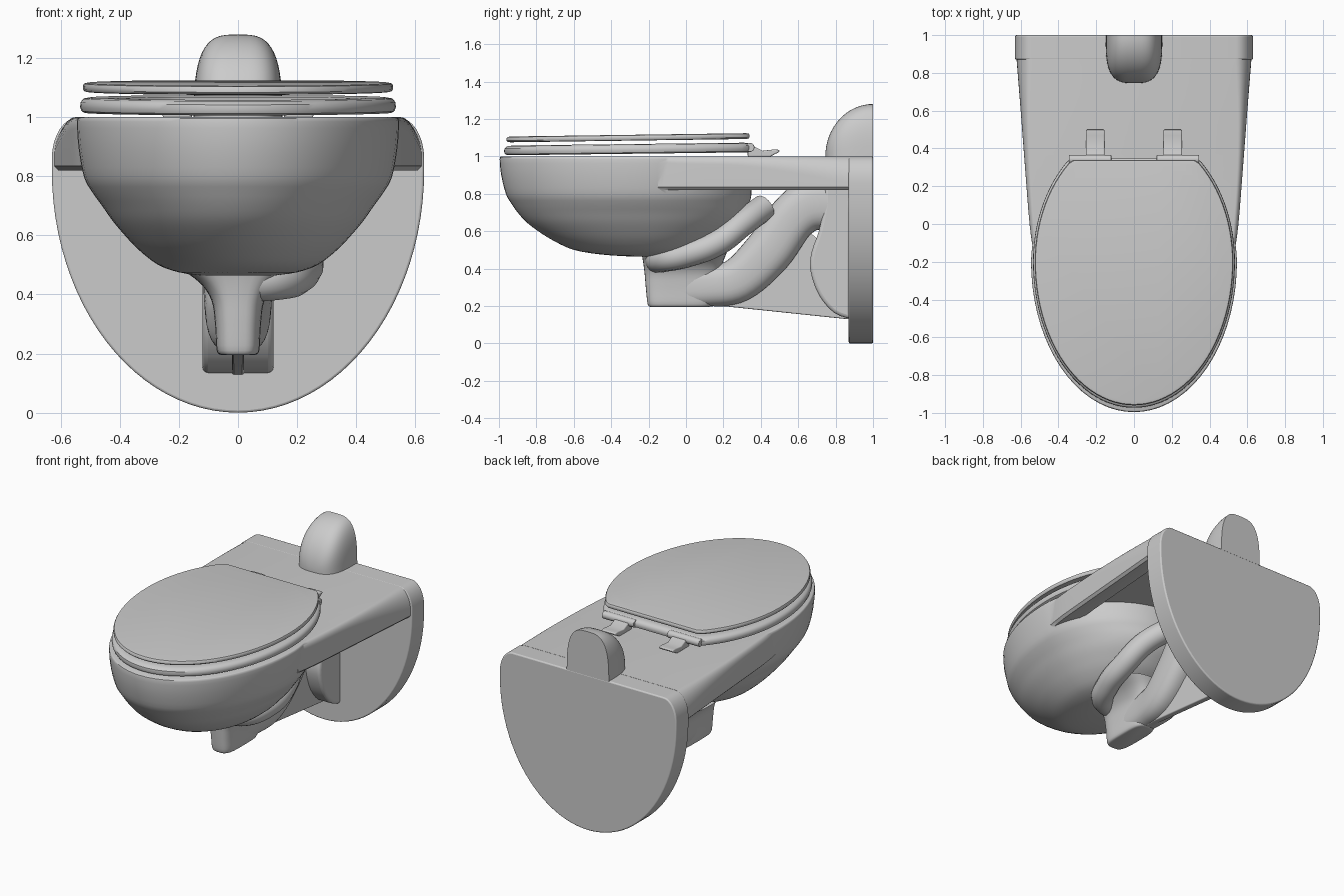
import bpy, bmesh
from math import sin, cos, pi, radians
from mathutils import Vector

if "Cube" in bpy.data.objects:
    bpy.data.objects.remove(bpy.data.objects["Cube"])


def spow(v, e):
    return abs(v) ** e * (1 if v >= 0 else -1)


def smooth_rows(rows, n=4):
    """Catmull-Rom interpolation through rows of numbers."""
    out = []
    for i in range(len(rows) - 1):
        p0, p1, p2, p3 = rows[max(i - 1, 0)], rows[i], rows[i + 1], rows[min(i + 2, len(rows) - 1)]
        for k in range(n):
            t = k / n
            out.append([b + 0.5 * t * (c - a + t * (2 * a - 5 * b + 4 * c - d + t * (3 * (b - c) + d - a)))
                        for a, b, c, d in zip(p0, p1, p2, p3)])
    return out + [list(rows[-1])]


def finish(ob, angle=40):
    bpy.ops.object.select_all(action='DESELECT')
    ob.select_set(True)
    bpy.context.view_layer.objects.active = ob
    bpy.ops.object.shade_smooth_by_angle(angle=radians(angle))
    return ob


def loft(name, rings, bevel=0, loop=False):
    """Skin a list of equal-length point rings; ends capped unless looped."""
    bm = bmesh.new()
    vs = [[bm.verts.new(p) for p in r] for r in rings]
    n, m = len(vs[0]), len(vs)
    for i in range(m if loop else m - 1):
        a, b = vs[i], vs[(i + 1) % m]
        for j in range(n):
            bm.faces.new((a[j], a[(j + 1) % n], b[(j + 1) % n], b[j]))
    if not loop:
        bm.faces.new(vs[0])
        bm.faces.new(vs[-1])
    bmesh.ops.recalc_face_normals(bm, faces=bm.faces)
    me = bpy.data.meshes.new(name)
    bm.to_mesh(me)
    bm.free()
    ob = bpy.data.objects.new(name, me)
    bpy.context.collection.objects.link(ob)
    if bevel:
        md = ob.modifiers.new("round", 'BEVEL')
        md.width, md.segments, md.limit_method, md.angle_limit = bevel, 3, 'ANGLE', radians(35)
    return finish(ob)


def extrude_x(name, prof, x0, x1, bevel):
    return loft(name, [[(x, y, z) for y, z in prof] for x in (x0, x1)], bevel)


def egg(z, w, front, back, n=72, yc=-0.2):
    """Oval ring at height z with separate front and back lengths."""
    pts = []
    for i in range(n):
        c, s = cos(2 * pi * i / n), sin(2 * pi * i / n)
        pts.append((w * c, yc + s * ((back - yc) if s > 0 else (yc - front)), z))
    return pts


def boolean(ob, other, op):
    bpy.context.view_layer.objects.active = ob
    md = ob.modifiers.new("bool", 'BOOLEAN')
    md.object, md.operation, md.solver = other, op, 'EXACT'
    bpy.ops.object.modifier_apply(modifier=md.name)
    bpy.data.objects.remove(other)


# Bowl: oval levels (z, half width, front y, back y)
levels = [(0.465, .13, -.30, -.02), (.475, .20, -.45, .03), (.50, .27, -.60, .10), (.55, .335, -.71, .19),
          (.60, .383, -.79, .25), (.65, .425, -.855, .30), (.70, .46, -.90, .33), (.75, .496, -.935, .34),
          (.80, .522, -.963, .35), (.90, .54, -.988, .35), (.985, .545, -.996, .35), (1.0, .537, -.988, .345)]
body = loft("bowl_body", [egg(*r) for r in smooth_rows(levels, 3)])


# Rear deck: inverted channel with rounded shoulders, widening to the wall
def deck_ring(y, w, rx, rz):
    half = [(w - .15, .90), (w - .11, .83), (w - .09, .82), (w - .015, .82), (w, .835)]
    half += [(w - rx + rx * cos(a * pi / 16), 1 - rz + rz * sin(a * pi / 16)) for a in range(9)]
    return [(x, y, z) for x, z in half] + [(-x, y, z) for x, z in reversed(half)]


deck = loft("deck", [deck_ring(*r) for r in
                     smooth_rows([(-.15, .532, .02, .03), (0, .553, .025, .04), (.3, .577, .03, .05),
                                  (.6, .60, .05, .09), (.875, .622, .085, .14)])])
boolean(body, deck, 'UNION')

# Basin hollow
basin = [(.53, .08, -.30, -.05), (.58, .2, -.5, .05), (.7, .34, -.72, .15), (.9, .42, -.84, .22),
         (.96, .41, -.83, .21), (1.05, .40, -.82, .2)]
boolean(body, loft("basin_cutter", [egg(*r) for r in smooth_rows(basin)]), 'DIFFERENCE')
finish(body)

# Wall plate: half-oval with rounded shoulders
right = [(.63 * sin(a * pi / 48), .82 - .82 * cos(a * pi / 48)) for a in range(25)]
right += [(.54 + .09 * cos(a * pi / 16), .86 + .14 * sin(a * pi / 16)) for a in range(9)]
outline = right + [(-x, z) for x, z in reversed(right[1:])]
loft("wall_plate", [[(x, y, z) for x, z in outline] for y in (.87, 1.0)], .008)

# Inlet hump on the deck, flush with the wall
rows = []
for i in range(17):
    t = min(cos(i * pi / 32), .999)
    h, w = .28 * (1 - t ** 2) ** .5, .15 * (1 - t ** 3.5) ** (1 / 3)
    rows.append([(w * spow(cos(a * pi / 28), .6), 1 - .255 * t, .995 + (h + .005) * abs(sin(a * pi / 28)) ** .7)
                 for a in range(29)])
loft("inlet_hump", rows)

# Sump neck under the bowl
neck = [(.195, .055, -.19, .12), (.21, .072, -.205, .14), (.30, .078, -.215, .16), (.38, .09, -.222, .18),
        (.44, .13, -.23, .2), (.49, .2, -.24, .22)]
rings = []
for z, w, f, b in smooth_rows(neck):
    rings.append([(w * spow(cos(a * pi / 20), .6), (f + b) / 2 + (b - f) / 2 * spow(sin(a * pi / 20), .5), z)
                  for a in range(40)])
loft("sump_neck", rings)

# Trapway pipe: (y, z, half width, half height) swept in the centre plane
path = smooth_rows([(-.08, .31, .07, .11), (.12, .31, .09, .112), (.28, .34, .11, .12), (.44, .49, .12, .13),
                    (.57, .67, .12, .13), (.69, .745, .12, .14), (.88, .74, .12, .14)], 6)
rings = []
for i, (y, z, rx, rn) in enumerate(path):
    p, q = path[max(i - 1, 0)], path[min(i + 1, len(path) - 1)]
    t = Vector((q[0] - p[0], q[1] - p[1])).normalized()
    ring = []
    for a in range(32):
        u, v = rx * spow(cos(a * pi / 16), .75), rn * spow(sin(a * pi / 16), .75)
        ring.append((u, y - t.y * v, z + t.x * v))
    rings.append(ring)
loft("trapway", rings)

# Outlet block against the wall, and the thin web below the trapway
outlet = smooth_rows([(.88, .13), (.79, .165), (.71, .26), (.665, .39), (.672, .49), (.71, .60), (.74, .74)], 3)
extrude_x("outlet_block", outlet + [(.74, .88), (.88, .88)], -.12, .12, .03)
extrude_x("support_web", [(.1, .2), (.22, .197), (.88, .128), (.88, .4), (.6, .65), (.3, .35)], -.02, .02, .006)

# Jet channel curling round one side under the bowl
cu = bpy.data.curves.new("jet_channel", 'CURVE')
cu.dimensions, cu.bevel_depth, cu.bevel_resolution, cu.use_fill_caps = '3D', .07, 5, True
sp = cu.splines.new('BEZIER')
pts = [(-.02, -.15, .445), (.13, -.13, .45), (.205, 0, .475), (.215, .17, .54), (.17, .30, .64), (.07, .42, .73)]
sp.bezier_points.add(len(pts) - 1)
for b, p in zip(sp.bezier_points, pts):
    b.co, b.handle_left_type, b.handle_right_type = p, 'AUTO', 'AUTO'
jet = bpy.data.objects.new("jet_channel", cu)
bpy.context.collection.objects.link(jet)
bpy.ops.object.select_all(action='DESELECT')
jet.select_set(True)
bpy.context.view_layer.objects.active = jet
bpy.ops.object.convert(target='MESH')
finish(bpy.context.view_layer.objects.active)


# Seat and lid: oval clipped straight at the back, gently tilted
def seat_ring(s, z, slope, back=.34):
    pts = []
    for x, y, _ in egg(0, .525, -.96, .495, 96):
        y = min(y, back)
        x, y = x * s, -.25 + (y + .25) * s
        pts.append((x, y, z + slope * (y + .96)))
    return pts


loft("lid", [seat_ring(s, z, .014) for s, z in
             ((.97, 1.075), (.99, 1.077), (1, 1.084), (1, 1.096), (.993, 1.103), (.97, 1.106))])
loft("seat", [seat_ring(s, z, .012) for s, z in
              ((.99, 1.006), (1.01, 1.012), (1.018, 1.025), (1.015, 1.042), (.995, 1.054), (.95, 1.058),
               (.72, 1.055), (.67, 1.04), (.66, 1.02), (.68, 1.006))], loop=True)


# Hinges: feet, barrels and the linking pin
def barrel(name, x0, x1, y, z, r):
    extrude_x(name, [(y + r * cos(a * pi / 10), z + r * sin(a * pi / 10)) for a in range(20)], x0, x1, .004)


foot = [(.33, .998), (.45, .998), (.475, 1.012), (.498, 1.022), (.50, 1.035), (.47, 1.037), (.41, 1.03),
        (.37, 1.05), (.33, 1.055)]
for side, s in (("left", -1), ("right", 1)):
    extrude_x("hinge_foot_" + side, foot, s * .205 - .05, s * .205 + .05, .008)
    barrel("hinge_barrel_" + side, s * .12, s * .345, .342, 1.048, .024)
barrel("hinge_pin", -.13, .13, .325, 1.05, .016)
